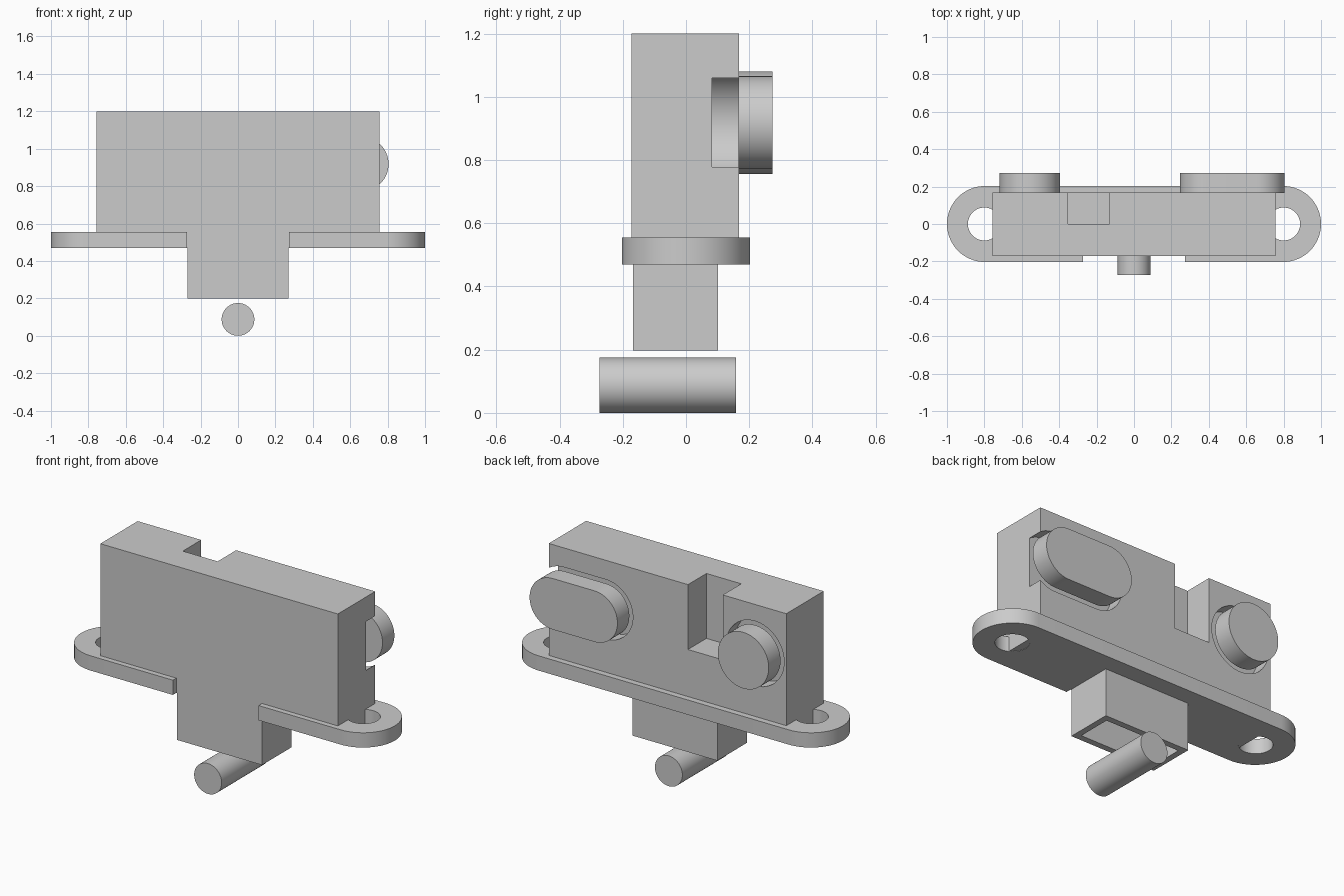
import bpy, bmesh, math
from mathutils import Matrix, Vector

cube = bpy.data.objects.get("Cube")
if cube:
    bpy.data.objects.remove(cube, do_unlink=True)

grey = bpy.data.materials.new("plain grey")
grey.use_nodes = True
grey.diffuse_color = (0.6, 0.6, 0.6, 1)
grey.node_tree.nodes["Principled BSDF"].inputs["Base Color"].default_value = (0.6, 0.6, 0.6, 1)


def finish(name, bm):
    bmesh.ops.recalc_face_normals(bm, faces=bm.faces)
    mesh = bpy.data.meshes.new(name)
    bm.to_mesh(mesh)
    bm.free()
    mesh.materials.append(grey)
    obj = bpy.data.objects.new(name, mesh)
    bpy.context.collection.objects.link(obj)
    return obj


def box(name, x0, x1, y0, y1, z0, z1):
    bm = bmesh.new()
    size = Matrix.Diagonal((x1 - x0, y1 - y0, z1 - z0, 1))
    middle = Matrix.Translation(((x0 + x1) / 2, (y0 + y1) / 2, (z0 + z1) / 2))
    bmesh.ops.create_cube(bm, size=1, matrix=middle @ size)
    return finish(name, bm)


def stadium(name, xa, xb, centre, radius, low, high, axis="z", steps=32):
    """Round-ended prism between xa and xb; a cylinder when they are equal."""
    outline = []
    for cx, start in ((xb, -math.pi / 2), (xa, math.pi / 2)):
        for i in range(steps + 1):
            a = start + math.pi * i / steps
            outline.append((cx + radius * math.cos(a), centre + radius * math.sin(a)))
    bm = bmesh.new()
    verts = [bm.verts.new((u, v, low) if axis == "z" else (u, low, v)) for u, v in outline]
    face = bm.faces.new(verts)
    push = Vector((0, 0, high - low)) if axis == "z" else Vector((0, high - low, 0))
    grown = bmesh.ops.extrude_face_region(bm, geom=[face], use_keep_orig=True)["geom"]
    bmesh.ops.translate(bm, vec=push, verts=[g for g in grown if isinstance(g, bmesh.types.BMVert)])
    bmesh.ops.remove_doubles(bm, verts=bm.verts, dist=1e-5)
    return finish(name, bm)


def select(obj):
    bpy.ops.object.select_all(action="DESELECT")
    obj.select_set(True)
    bpy.context.view_layer.objects.active = obj


def cut(obj, *cutters):
    select(obj)
    for cutter in cutters:
        mod = obj.modifiers.new("cut", "BOOLEAN")
        mod.operation = "DIFFERENCE"
        mod.solver = "EXACT"
        mod.object = cutter
        bpy.ops.object.modifier_apply(modifier=mod.name)
        bpy.data.objects.remove(cutter, do_unlink=True)


FRONT, BACK = -0.172, 0.168
BUTTON_Z = 0.918

# Mounting flange with two screw holes and a front gap
flange = stadium("mounting_flange", -0.797, 0.797, 0, 0.203, 0.47, 0.555)
cut(flange,
    stadium("left_hole", 0.8, 0.8, 0, 0.088, 0.4, 0.6),
    stadium("right_hole", -0.8, -0.8, 0, 0.088, 0.4, 0.6),
    box("front_gap", -0.273, 0.273, -0.3, FRONT, 0.4, 0.6))

# Housing with a back notch and shallow button pockets
housing = box("housing", -0.757, 0.757, FRONT, BACK, 0.472, 1.2)
cut(housing,
    box("notch", -0.352, -0.13, 0, 0.3, 0.826, 1.3),
    stadium("long_pocket", 0.392, 0.66, BUTTON_Z, 0.171, 0.083, 0.3, "y"),
    stadium("round_pocket", -0.557, -0.557, BUTTON_Z, 0.186, 0.083, 0.3, "y"))

# Hollow socket below the flange
socket = box("socket", -0.271, 0.271, -0.168, 0.102, 0.198, 0.473)
cut(socket, box("socket_hollow", -0.236, 0.236, -0.132, 0.066, 0.1, 0.45))

# Buttons on the back and the cross pin underneath
long_button = stadium("long_button", 0.392, 0.658, BUTTON_Z, 0.147, BACK - 0.002, 0.274, "y")
round_button = stadium("round_button", -0.557, -0.557, BUTTON_Z, 0.162, BACK - 0.002, 0.274, "y")
pin = stadium("cross_pin", 0, 0, 0.0875, 0.0875, -0.274, 0.158, "y")

for part in (flange, housing, socket, long_button, round_button, pin):
    select(part)
    bpy.ops.object.shade_smooth_by_angle(angle=math.radians(30))
